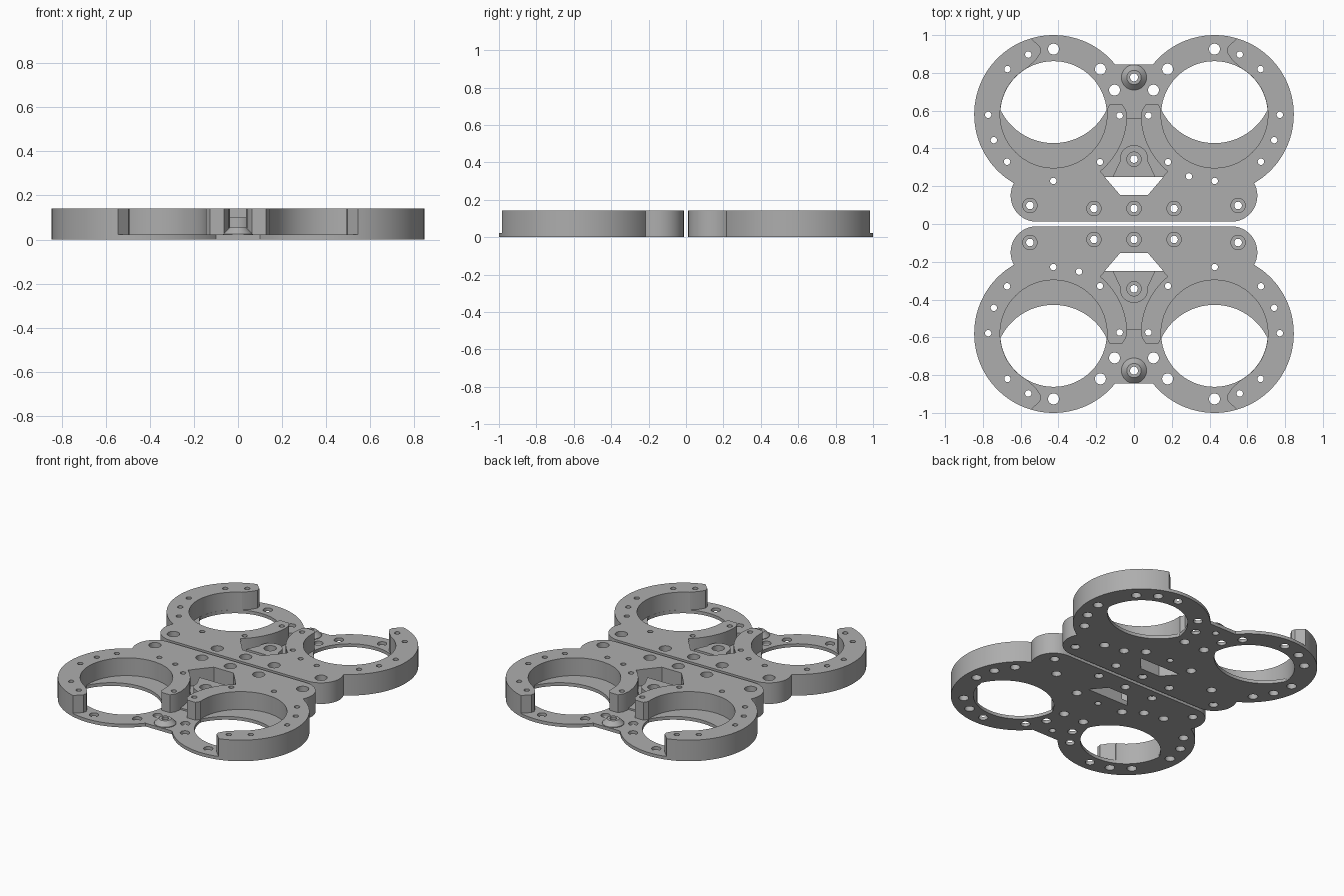
import bpy, bmesh, math

if "Cube" in bpy.data.objects:
    bpy.data.objects.remove(bpy.data.objects["Cube"])

H = 0.142        # full wall height
FLOOR = 0.022    # thin floor plate
RX, RY = 0.426, 0.58   # ring centre
R_OUT, R_IN = 0.42, 0.283

grey = bpy.data.materials.new("mid grey")
grey.diffuse_color = (0.42, 0.42, 0.42, 1)
grey.use_nodes = True
grey.node_tree.nodes["Principled BSDF"].inputs["Base Color"].default_value = grey.diffuse_color


def arc(cx, cy, r, a0, a1, n):
    return [(cx + r * math.cos(math.radians(a0 + (a1 - a0) * i / n)),
             cy + r * math.sin(math.radians(a0 + (a1 - a0) * i / n))) for i in range(n + 1)]


def mirrored(pts):
    """Close a left-hand outline with its reflection in x."""
    return pts + [(-x, y) for x, y in reversed(pts)]


def finish(name, bm):
    bmesh.ops.recalc_face_normals(bm, faces=bm.faces)
    me = bpy.data.meshes.new(name)
    bm.to_mesh(me)
    bm.free()
    me.materials.append(grey)
    ob = bpy.data.objects.new(name, me)
    bpy.context.collection.objects.link(ob)
    return ob


def prism(name, outlines, z0, z1):
    bm = bmesh.new()
    for pts in outlines:
        face = bm.faces.new([bm.verts.new((x, y, z0)) for x, y in pts])
        ext = bmesh.ops.extrude_face_region(bm, geom=[face])
        for v in ext["geom"]:
            if isinstance(v, bmesh.types.BMVert):
                v.co.z = z1
    return finish(name, bm)


def lathes(name, items, n=24):
    """Solids of revolution: items are (x, y, [(radius, z), ...])."""
    bm = bmesh.new()
    for cx, cy, prof in items:
        rings = [[bm.verts.new((cx + r * math.cos(2 * math.pi * i / n),
                                cy + r * math.sin(2 * math.pi * i / n), z)) for i in range(n)]
                 for r, z in prof]
        for a, b in zip(rings, rings[1:]):
            for i in range(n):
                j = (i + 1) % n
                bm.faces.new((a[i], a[j], b[j], b[i]))
        bm.faces.new(rings[0][::-1])
        bm.faces.new(rings[-1])
    return finish(name, bm)


def boolean(target, tool, op="DIFFERENCE"):
    mod = target.modifiers.new("cut", "BOOLEAN")
    mod.operation, mod.solver, mod.object = op, "EXACT", tool
    bpy.context.view_layer.objects.active = target
    bpy.ops.object.modifier_apply(modifier=mod.name)
    bpy.data.objects.remove(tool)


def both(x, y, prof):
    return [(x, y, prof), (-x, y, prof)]


# Body: two rings joined by a lobed block
outline = mirrored(arc(-0.515, 0.15, 0.138, 270, 152, 20)
                   + arc(-RX, RY, R_OUT, 240, 39.1, 60))
half = prism("rear_frame", [outline], 0, H)

# Round recesses down to the floor plate
boolean(half, prism("recess_cutter",
                    [arc(s * RX, RY, R_IN, 0, 355, 71) for s in (-1, 1)], FLOOR, 0.3))

# Through openings: recess circle trimmed by a larger circle, leaving a crescent ledge
R2, Y2, r1 = 0.312, 0.74, R_IN - 0.001
yi = (r1**2 - R2**2 + Y2**2 - RY**2) / (2 * (Y2 - RY))
a1 = math.degrees(math.asin((yi - RY) / r1))
a2 = math.degrees(math.asin((yi - Y2) / R2))
openings = [arc(s * RX, RY, r1, a1, 180 - a1, 40)
            + arc(s * RX, Y2, R2, -180 - a2, a2, 30)[1:-1] for s in (-1, 1)]
boolean(half, prism("opening_cutter", openings, -0.1, 0.08))

# Open outer side between the wall tips
tips = [(-0.56, 1.1), (-0.545, 0.984), (-0.497, 0.937), (-0.492, 0.91), (-0.519, 0.868),
        (-0.555, 0.836), (-0.5, 0.7), (-0.3, 0.6), (-0.16, 0.6), (-0.143, 0.608),
        (-0.127, 0.635), (-0.063, 0.635), (-0.042, 0.603), (-0.037, 0.56)]
boolean(half, prism("outer_side_cutter", [mirrored(tips)], FLOOR, 0.3))

# Central pocket between the rings
pocket = mirrored(arc(-RX, RY, 0.39, -2, -50.5, 20) + [(-0.14, 0.235)])
boolean(half, prism("pocket_cutter", [pocket], 0.033, 0.3))

# Raised boss in the pocket and conical boss on the floor plate
boss = [(-0.12, 0.235), (-0.075, 0.33)] + arc(0, 0.343, 0.075, 175, 5, 16) \
    + [(0.075, 0.33), (0.12, 0.235)]
boolean(half, prism("pocket_boss", [boss], 0.01, 0.1), "UNION")
boolean(half, lathes("cone_boss", [(0, 0.776, [(0.067, 0.01), (0.067, 0.026), (0.038, 0.055)])], 32),
        "UNION")

# Trapezoid slot
boolean(half, prism("slot_cutter", [mirrored([(-0.155, 0.249), (-0.073, 0.153)])], -0.1, 0.3))

# Screw holes
plain = [(0.029, -0.1), (0.029, 0.2)]
stepped = [(0.03, -0.1), (0.03, 0.05), (0.017, 0.05), (0.017, 0.2)]
sunk = [(0.028, -0.1), (0.028, 0.03), (0.02, 0.03), (0.02, 0.08), (0.038, 0.08), (0.038, 0.2)]
boss_hole = [(0.02, -0.1), (0.02, 0.06), (0.038, 0.06), (0.038, 0.2)]
holes = [(0, 0.082, sunk), (0, 0.343, boss_hole), (0.291, 0.252, stepped),
         (0, 0.776, [(0.021, -0.1), (0.021, 0.2)])]
for x, y in ((0.426, 0.926), (0.178, 0.82), (0.103, 0.709)):
    holes += both(x, y, plain)
for x, y in ((0.56, 0.897), (0.67, 0.82), (0.772, 0.578), (0.742, 0.444), (0.672, 0.33),
             (0.427, 0.228), (0.18, 0.328), (0.076, 0.574)):
    holes += both(x, y, stepped)
for x, y in ((0.551, 0.098), (0.212, 0.082)):
    holes += both(x, y, sunk)
boolean(half, lathes("hole_cutter", holes))

# Smooth curved walls, keep edges crisp
bpy.ops.object.select_all(action="DESELECT")
half.select_set(True)
bpy.context.view_layer.objects.active = half
bpy.ops.object.shade_smooth_by_angle(angle=math.radians(30))

# Opposite half is the same part turned round
front = half.copy()
front.data = half.data.copy()
front.name = "front_frame"
front.rotation_euler.z = math.pi
bpy.context.collection.objects.link(front)
